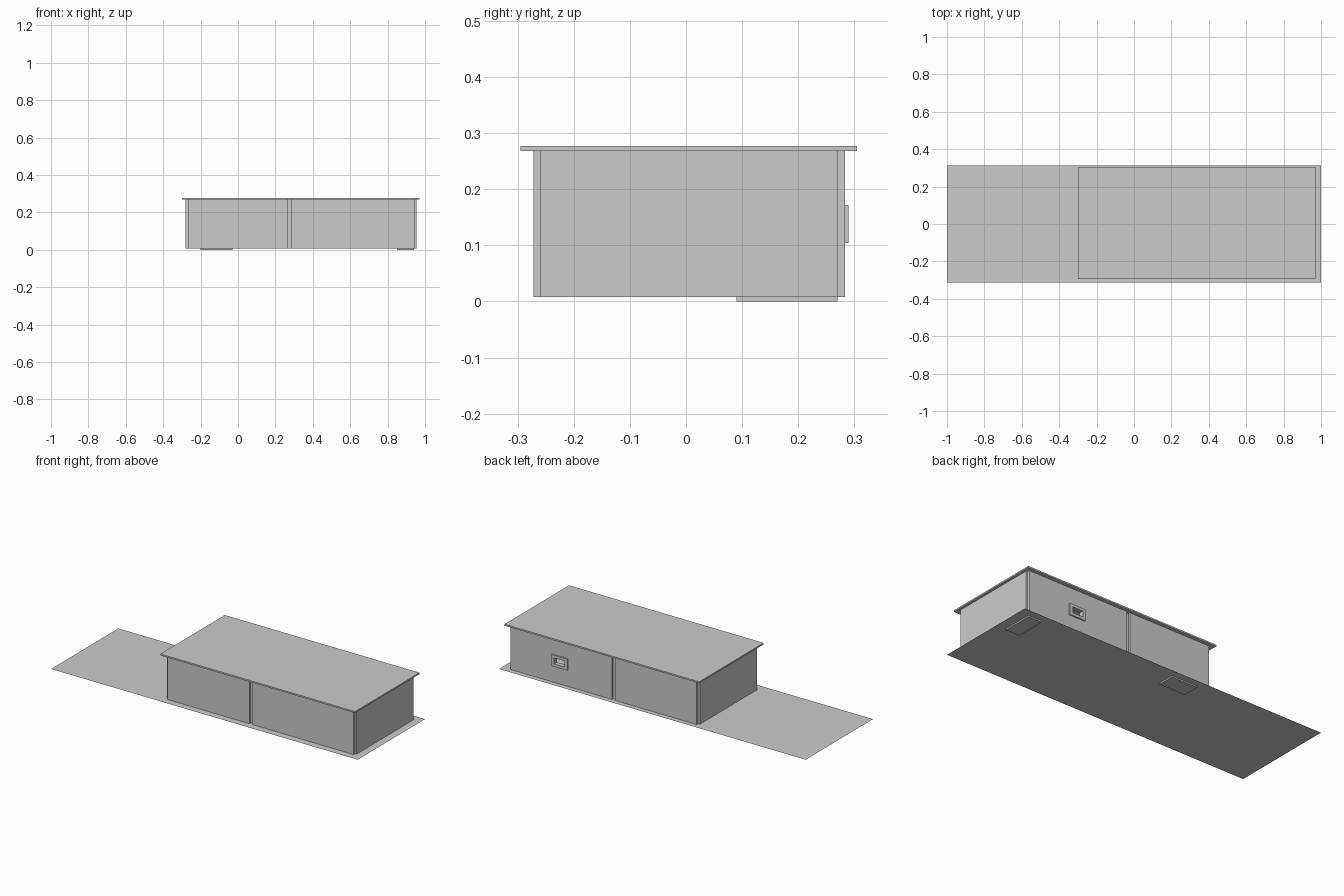
import bpy, bmesh

if "Cube" in bpy.data.objects:
    bpy.data.objects.remove(bpy.data.objects["Cube"])

FLOOR, TOP = 0.008, 0.268
T = 0.02  # wall thickness


def make(name, bm):
    bmesh.ops.recalc_face_normals(bm, faces=bm.faces)
    me = bpy.data.meshes.new(name)
    bm.to_mesh(me)
    bm.free()
    ob = bpy.data.objects.new(name, me)
    bpy.context.collection.objects.link(ob)
    return ob


def box(name, x, y, z):
    bm = bmesh.new()
    bmesh.ops.create_cube(bm, size=1)
    for v in bm.verts:
        for i, (lo, hi) in enumerate((x, y, z)):
            v.co[i] = hi if v.co[i] > 0 else lo
    return make(name, bm)


def ring(name, ox, oz, ix, iz, y):
    """Upright slab in the xz plane with a rectangular opening."""
    bm = bmesh.new()

    def loop(x, z, yy):
        return [bm.verts.new((x[a], yy, z[b])) for a, b in ((0, 0), (1, 0), (1, 1), (0, 1))]

    loops = [loop(ox, oz, y[0]), loop(ix, iz, y[0]), loop(ix, iz, y[1]), loop(ox, oz, y[1])]
    for k in range(4):
        a, b = loops[k], loops[(k + 1) % 4]
        for i in range(4):
            j = (i + 1) % 4
            bm.faces.new((a[i], a[j], b[j], b[i]))
    return make(name, bm)


# Ground sheet
bm = bmesh.new()
bm.faces.new([bm.verts.new((x, y, FLOOR)) for x, y in
              ((-1, -0.313), (1, -0.313), (1, 0.313), (-1, 0.313))])
make("ground_sheet", bm)
bpy.data.objects["ground_sheet"].data.update()

# Foundation pads under the floor
box("foundation_pad_right", (0.85, 0.94), (0.09, 0.27), (0, FLOOR))
box("foundation_pad_left", (-0.20, -0.03), (0.17, 0.27), (0, FLOOR))

# Wall panels, leaving notched corners and a groove at the middle
Z = (FLOOR, TOP)
LEFT, RIGHT = (-0.268, 0.265), (0.285, 0.945)
FRONT, BACK = (-0.272, -0.272 + T), (0.283 - T, 0.283)
WIN_X, WIN_Z = (0.588, 0.657), (0.121, 0.156)
box("front_wall_left", LEFT, FRONT, Z)
box("front_wall_right", RIGHT, FRONT, Z)
box("back_wall_left", LEFT, BACK, Z)
ring("back_wall_right", RIGHT, Z, WIN_X, WIN_Z, BACK)
box("side_wall_left", (-0.28, -0.28 + T), (-0.26, 0.27), Z)
box("side_wall_right", (0.955 - T, 0.955), (-0.26, 0.27), Z)

# Recessed posts in the grooves
box("front_post", (0.265, 0.285), (-0.26, -0.252), Z)
box("back_post", (0.265, 0.285), (0.263, 0.271), Z)

# Window frame
ring("window_frame", (0.57, 0.675), (0.104, 0.172), WIN_X, WIN_Z, (0.281, 0.29))

# Flat roof slab
box("roof", (-0.30, 0.97), (-0.295, 0.305), (TOP, 0.277))
